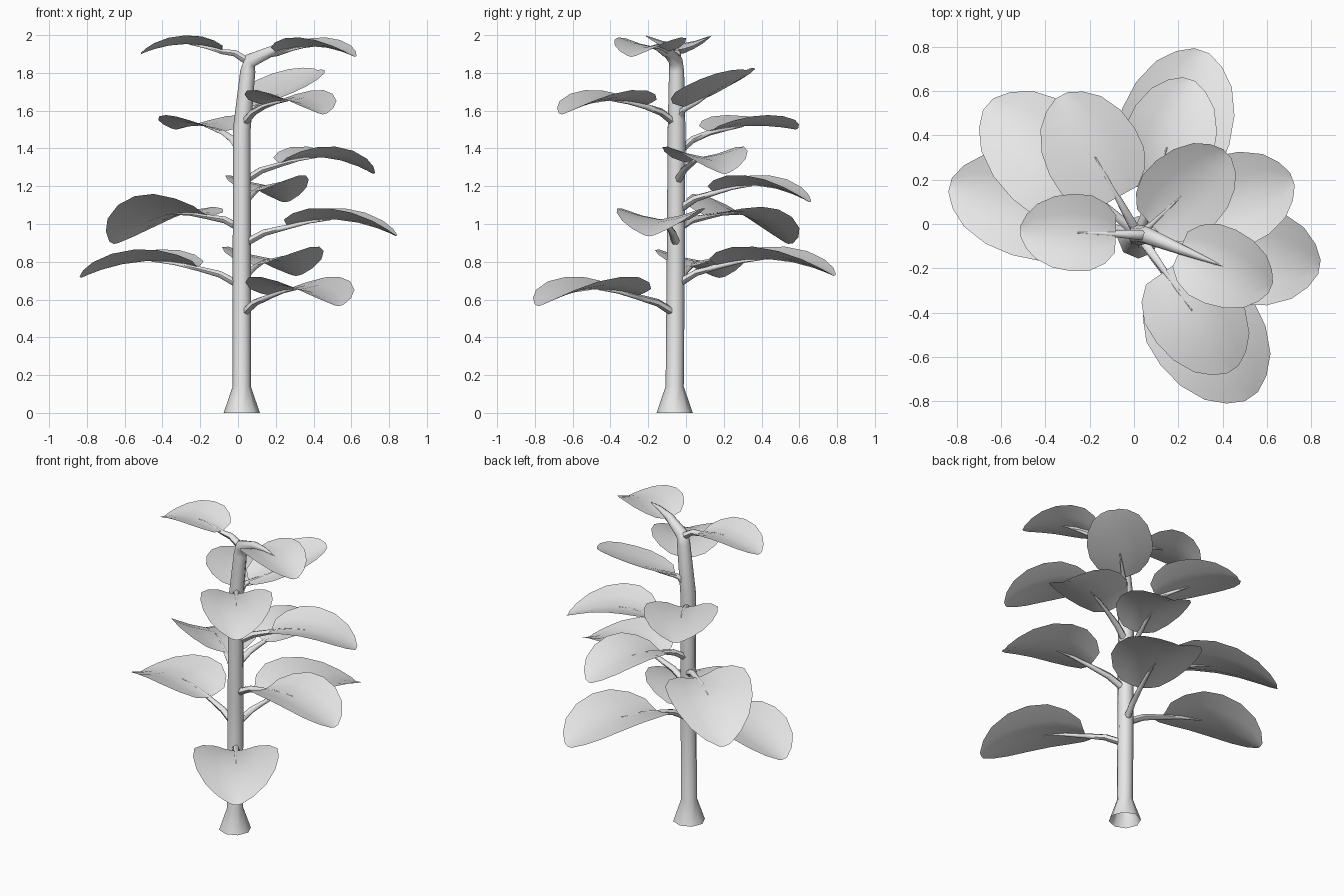
import bpy, bmesh, math
from mathutils import Vector

cube = bpy.data.objects.get("Cube")
if cube:
    bpy.data.objects.remove(cube, do_unlink=True)

GREY = (0.8, 0.8, 0.8, 1)
mat = bpy.data.materials.new("plain_grey")
mat.use_nodes = True
mat.diffuse_color = GREY
mat.node_tree.nodes["Principled BSDF"].inputs["Base Color"].default_value = GREY


def finish(name, bm, angle):
    mesh = bpy.data.meshes.new(name)
    bm.to_mesh(mesh)
    bm.free()
    mesh.materials.append(mat)
    obj = bpy.data.objects.new(name, mesh)
    bpy.context.collection.objects.link(obj)
    bpy.ops.object.select_all(action='DESELECT')
    obj.select_set(True)
    bpy.context.view_layer.objects.active = obj
    bpy.ops.object.shade_smooth_by_angle(angle=math.radians(angle))


def skin(bm, rows, closed):
    """Join neighbouring rows of vertices with quads."""
    for a, b in zip(rows, rows[1:]):
        n = len(a)
        for i in range(n if closed else n - 1):
            j = (i + 1) % n
            bm.faces.new((a[i], a[j], b[j], b[i]))


def tube(name, path, radii, sides):
    """Tapered tube whose rings follow the path."""
    bm = bmesh.new()
    pts = [Vector(p) for p in path]
    rows = []
    for i, (p, r) in enumerate(zip(pts, radii)):
        d = (pts[min(i + 1, len(pts) - 1)] - pts[max(i - 1, 0)]).normalized()
        u = Vector((0, 1, 0))
        u = (u - d * u.dot(d)).normalized()
        v = d.cross(u)
        ring = []
        for k in range(sides):
            a = math.tau * k / sides
            ring.append(bm.verts.new(p + (u * math.cos(a) + v * math.sin(a)) * r))
        rows.append(ring)
    skin(bm, rows, True)
    finish(name, bm, 60)


def quad_curve(a, b, c, t):
    """Parabola through a, b, c at t = 0, 0.5, 1."""
    return a * (1 - t) * (1 - 2 * t) + 4 * b * t * (1 - t) + c * t * (2 * t - 1)


# Outline of a leaf: distance along the midrib, share of the half width
OUTLINE = [(0, .48), (.1, .77), (.26, .97), (.45, 1), (.65, .92), (.83, .71), (.94, .43), (1, .14)]


def leaf(name, angle, z, near, far, width, heights, roll=0):
    """Cupped leaf with an arched midrib, and the stem that carries it."""
    out = Vector((math.cos(math.radians(angle)), math.sin(math.radians(angle)), 0))
    side = Vector((-out.y, out.x, 0))
    up = Vector((0, 0, 1))
    foot = Vector((0.02 + 0.035 * max(0, (z - 1.5) / 0.35), -0.05, z))

    def rib(t, drop=0):
        h = quad_curve(*heights, t)
        return foot + out * (near + (far - near) * t) + up * (h - drop)

    bm = bmesh.new()
    rows = []
    for t, w in OUTLINE:
        row = []
        for s in (-1, -.5, 0, .5, 1):
            across = s * w * width / 2
            lift = 0.14 * width * w * abs(s) ** 1.4 * (1 - 0.15 * t)
            row.append(bm.verts.new(rib(t) + side * across + up * (lift + roll * across)))
        rows.append(row)
    skin(bm, rows, False)
    finish(name, bm, 60)

    # stem rises from the trunk and fades out under the midrib
    start = foot + out * 0.02
    path = [start, start.lerp(rib(0), .45) + up * .012, rib(0, .008), rib(.2, .006), rib(.4, .001)]
    tube(name.replace("leaf", "stem"), path, [.023, .02, .015, .01, .003], 6)


# Trunk flares at the foot and bends over into the top leaf
tube("trunk",
     [(.02, -.06, 0), (.02, -.06, .14), (.02, -.054, .8), (.02, -.05, 1.5),
      (.052, -.05, 1.81), (.065, -.055, 1.865), (.2, -.11, 1.925), (.3, -.15, 1.94), (.4, -.19, 1.94)],
     [.096, .048, .048, .047, .04, .038, .025, .014, .002], 8)

# name, heading, foot height, near reach, far reach, width, midrib heights, roll
ARCH = (.092, .121, .035)
LEAVES = [
    ("leaf_front_low", -55, .53, .25, .89, .51, ARCH),
    ("leaf_right_low", 165, .68, .24, .88, .47, ARCH),
    ("leaf_back_low", 71, .69, .225, .88, .51, ARCH),
    ("leaf_left_low", -10, .9, .245, .83, .46, ARCH),
    ("leaf_back_right_low", 139, .98, .235, .9, .5, (.065, .06, -.085), .14),
    ("leaf_back_high", 72, 1.08, .205, .74, .42, ARCH),
    ("leaf_left_high", 20, 1.23, .215, .74, .43, ARCH),
    ("leaf_back_right_high", 119, 1.39, .195, .72, .44, (.1, .13, .11)),
    ("leaf_front_high", -55, 1.54, .2, .74, .43, (.09, .11, .04)),
    ("leaf_back_left_top", 43, 1.56, .07, .54, .39, (.06, .145, .255), .08),
    ("leaf_right_top", 178, 1.87, .14, .57, .35, (.05, .082, .03)),
    ("leaf_left_top", -23, 1.86, .165, .61, .36, (.05, .08, .025)),
]
for spec in LEAVES:
    leaf(*spec)
